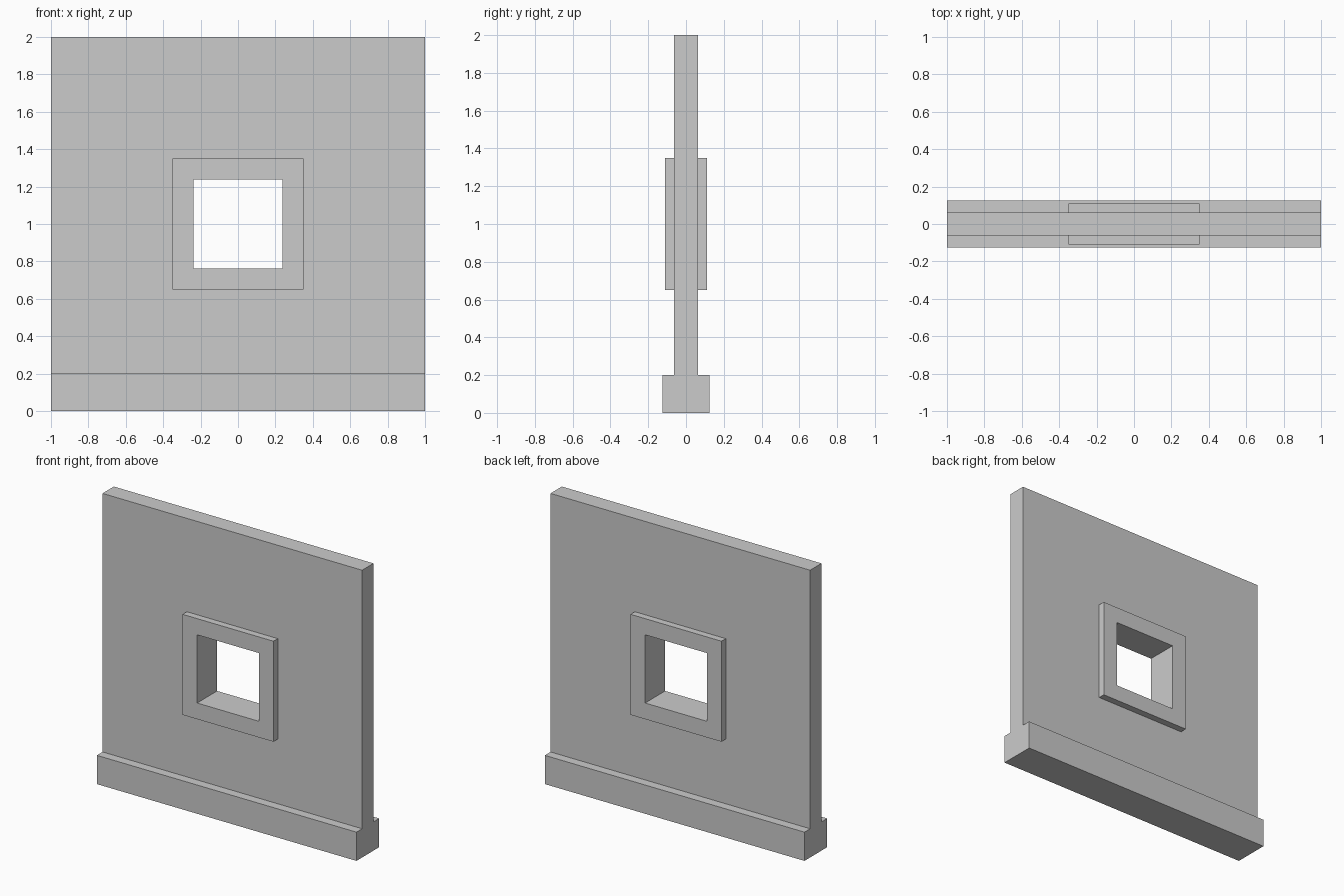
import bpy, bmesh

if "Cube" in bpy.data.objects:
    bpy.data.objects.remove(bpy.data.objects["Cube"])


def add_object(name, bm):
    bmesh.ops.recalc_face_normals(bm, faces=bm.faces)
    mesh = bpy.data.meshes.new(name)
    bm.to_mesh(mesh)
    bm.free()
    obj = bpy.data.objects.new(name, mesh)
    bpy.context.collection.objects.link(obj)
    return obj


def rect(x, z0, z1):
    return [(-x, z0), (x, z0), (x, z1), (-x, z1)]


def panel_with_opening(name, outer, inner, half_depth):
    """Rectangular ring in the XZ plane, extruded along Y."""
    bm = bmesh.new()
    o, i = [[bm.verts.new((x, -half_depth, z)) for x, z in loop]
            for loop in (outer, inner)]
    faces = [bm.faces.new((o[k], o[(k + 1) % 4], i[(k + 1) % 4], i[k]))
             for k in range(4)]
    ext = bmesh.ops.extrude_face_region(bm, geom=faces, use_keep_orig=True)
    verts = [g for g in ext["geom"] if isinstance(g, bmesh.types.BMVert)]
    bmesh.ops.translate(bm, verts=verts, vec=(0, 2 * half_depth, 0))
    return add_object(name, bm)


def box(name, size, center):
    bm = bmesh.new()
    bmesh.ops.create_cube(bm, size=1)
    bmesh.ops.scale(bm, verts=bm.verts, vec=size)
    bmesh.ops.translate(bm, verts=bm.verts, vec=center)
    return add_object(name, bm)


frame_outer = rect(0.35, 0.65, 1.35)
window_hole = rect(0.2375, 0.7625, 1.2375)

# Wall panel above the plinth
panel_with_opening("wall", rect(1, 0.2, 2), frame_outer, 0.0625)

# Window frame, proud of both wall faces
panel_with_opening("window_frame", frame_outer, window_hole, 0.11)

# Plinth along the bottom
box("base_plinth", (2, 0.25, 0.2), (0, 0, 0.1))
